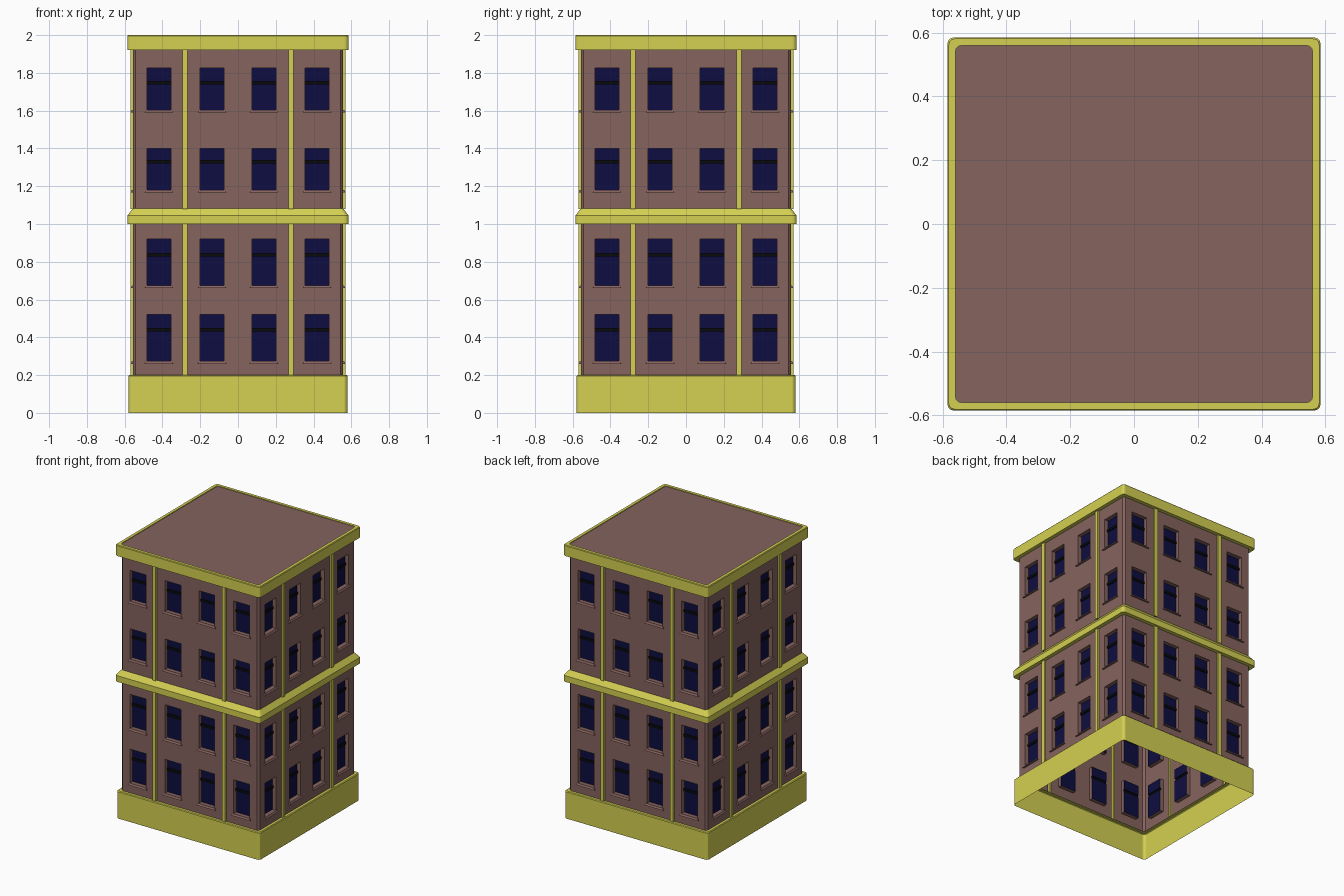
import bpy, bmesh, math
from mathutils import Matrix, Vector

if "Cube" in bpy.data.objects:
    bpy.data.objects.remove(bpy.data.objects["Cube"])


def make_mat(name, rgb):
    m = bpy.data.materials.new(name)
    m.diffuse_color = (*rgb, 1)
    m.use_nodes = True
    m.node_tree.nodes["Principled BSDF"].inputs["Base Color"].default_value = m.diffuse_color
    return m


BRICK, TRIM, GLASS, BAR = range(4)
MATS = [make_mat("brown wall", (0.235, 0.125, 0.112)),
        make_mat("yellow trim", (0.66, 0.63, 0.085)),
        make_mat("navy glass", (0.004, 0.004, 0.052)),
        make_mat("black bar", (0.003, 0.003, 0.004))]
W = 0.557          # wall half width
C = 0.014          # corner chamfer
WIN_X = (-0.419, -0.137, 0.137, 0.419)
WIN_HALF = 0.064
PIL_X, PIL_HALF = (-0.281, 0.281), 0.014
TURNS = [Matrix.Rotation(k * math.pi / 2, 4, 'Z') for k in range(4)]


def finish(bm, name):
    bmesh.ops.remove_doubles(bm, verts=bm.verts, dist=1e-5)
    bmesh.ops.recalc_face_normals(bm, faces=bm.faces)
    me = bpy.data.meshes.new(name)
    bm.to_mesh(me)
    bm.free()
    for m in MATS:
        me.materials.append(m)
    ob = bpy.data.objects.new(name, me)
    bpy.context.collection.objects.link(ob)
    return ob


def quad(bm, pts, mat, rot):
    f = bm.faces.new([bm.verts.new(rot @ Vector(p)) for p in pts])
    f.material_index = mat


def facade(name, z0, z1, windows):
    """Relief wall on four sides; windows = list of (bottom, bar centre, top)."""
    xs = {-W + C, W - C}
    for x in WIN_X:
        xs |= {x - WIN_HALF, x + WIN_HALF}
    for x in PIL_X:
        xs |= {x - PIL_HALF, x + PIL_HALF}
    zs = {z0, z1}
    for b, m, t in windows:
        zs |= {b, m - 0.009, m + 0.009, t}
    xs, zs = sorted(xs), sorted(zs)

    def cell(i, j):
        x, z = (xs[i] + xs[i + 1]) / 2, (zs[j] + zs[j + 1]) / 2
        if any(abs(x - p) < PIL_HALF for p in PIL_X):
            return 0.012, TRIM
        if any(abs(x - p) < WIN_HALF for p in WIN_X):
            for b, m, t in windows:
                if b < z < t:
                    return (-0.022, BAR) if abs(z - m) < 0.009 else (-0.03, GLASS)
        return 0.0, BRICK

    bm = bmesh.new()
    nx, nz = len(xs) - 1, len(zs) - 1
    for rot in TURNS:
        for i in range(nx):
            for j in range(nz):
                d, m = cell(i, j)
                a, b, l, h = xs[i], xs[i + 1], zs[j], zs[j + 1]
                y = -W - d
                quad(bm, [(a, y, l), (b, y, l), (b, y, h), (a, y, h)], m, rot)
                # steps to the right and upper neighbours take the outer cell's colour
                if i + 1 < nx:
                    e, n = cell(i + 1, j)
                    if e != d:
                        quad(bm, [(b, y, l), (b, -W - e, l), (b, -W - e, h), (b, y, h)],
                             m if d > e else n, rot)
                if j + 1 < nz:
                    e, n = cell(i, j + 1)
                    if e != d:
                        quad(bm, [(a, y, h), (b, y, h), (b, -W - e, h), (a, -W - e, h)],
                             m if d > e else n, rot)
        # chamfered corner
        for l, h in zip(zs, zs[1:]):
            quad(bm, [(W - C, -W, l), (W, -W + C, l), (W, -W + C, h), (W - C, -W, h)], BRICK, rot)
    finish(bm, name)


def sills(name, bottoms):
    bm = bmesh.new()
    for rot in TURNS:
        for x in WIN_X:
            for z in bottoms:
                lo, hi, p = z - 0.012, z + 0.002, 0.012
                a, b = 0.077, 0.067
                B = [(x - a, -W, lo), (x + a, -W, lo), (x + a, -W - p, lo), (x - a, -W - p, lo)]
                T = [(x - b, -W, hi), (x + b, -W, hi), (x + b, -W - 0.005, hi), (x - b, -W - 0.005, hi)]
                vb = [bm.verts.new(rot @ Vector(v)) for v in B]
                vt = [bm.verts.new(rot @ Vector(v)) for v in T]
                bm.faces.new(vb)
                bm.faces.new(vt)
                for k in range(4):
                    n = (k + 1) % 4
                    bm.faces.new((vb[k], vb[n], vt[n], vt[k]))
    finish(bm, name)


def ring(name, profile, cap=False):
    """Sweep a (half width, z) profile round a square with small rounded corners."""
    bm = bmesh.new()
    loops = []
    for r, z in profile:
        rad = 0.02
        loop = []
        for k in range(4):
            for s in range(4):
                t = s * math.pi / 6
                p = Vector((r - rad + rad * math.cos(t), r - rad + rad * math.sin(t), z))
                loop.append(bm.verts.new(TURNS[k] @ p))
        loops.append(loop)
    for A, B in zip(loops, loops[1:]):
        for k in range(16):
            n = (k + 1) % 16
            bm.faces.new((A[k], A[n], B[n], B[k])).material_index = TRIM
    if cap:
        bm.faces.new(loops[-1]).material_index = BRICK
    finish(bm, name)


# plinth, open underneath
ring("plinth", [(0.58, 0), (0.58, 0.195), (0.575, 0.2), (W - 0.003, 0.2)])
# lower and upper storeys
lower = [(0.272, 0.44, 0.52), (0.672, 0.838, 0.92)]
upper = [(1.178, 1.33, 1.40), (1.602, 1.748, 1.827)]
facade("lower_walls", 0.2, 1.0, lower)
facade("upper_walls", 1.08, 1.92, upper)
sills("window_sills", [w[0] for w in lower + upper])
# middle band with sloped top
ring("middle_band", [(W - 0.003, 1.0), (0.585, 1.0), (0.585, 1.045), (W, 1.082)])
# cornice with the roof surface set inside its rim
ring("cornice_and_roof", [(W - 0.003, 1.92), (0.585, 1.92), (0.585, 1.995), (0.581, 2.0),
                          (0.56, 2.0), (0.56, 1.995)], cap=True)
